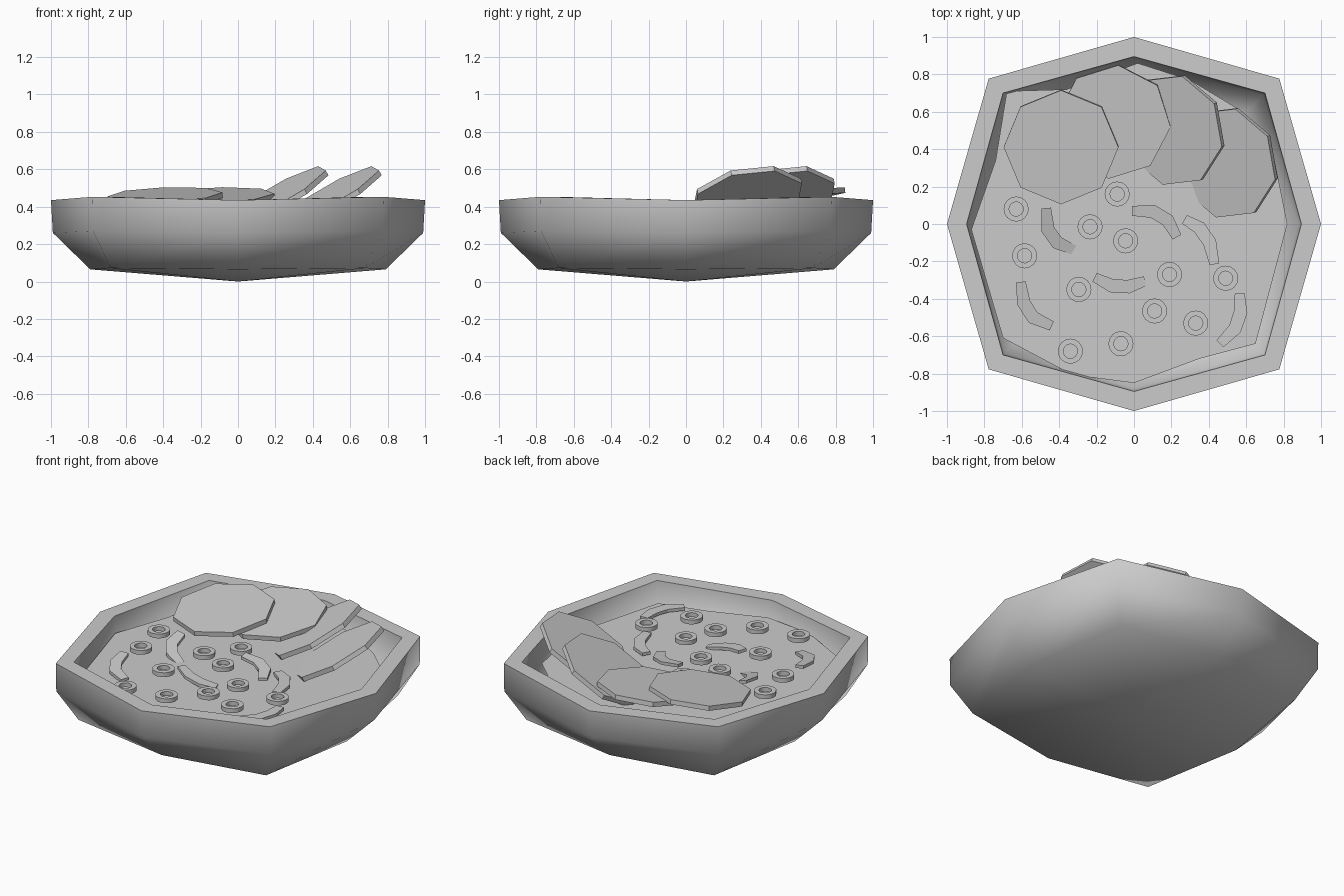
import bpy, bmesh, math
from mathutils import Vector, Matrix

if "Cube" in bpy.data.objects:
    bpy.data.objects.remove(bpy.data.objects["Cube"])


def finish(name, bm, smooth=None):
    bmesh.ops.recalc_face_normals(bm, faces=bm.faces)
    me = bpy.data.meshes.new(name)
    bm.to_mesh(me)
    bm.free()
    ob = bpy.data.objects.new(name, me)
    bpy.context.collection.objects.link(ob)
    if smooth:
        bpy.ops.object.select_all(action='DESELECT')
        ob.select_set(True)
        bpy.context.view_layer.objects.active = ob
        bpy.ops.object.shade_smooth_by_angle(angle=math.radians(smooth))
    return ob


def bridge(bm, a, b):
    n = len(a)
    for i in range(n):
        bm.faces.new((a[i], a[(i + 1) % n], b[(i + 1) % n], b[i]))


def eight(bm, mid, mid_z, corner, corner_z):
    """Squarish eight-sided ring: side midpoints and corners."""
    ring = []
    for i in range(4):
        rot = Matrix.Rotation(i * math.pi / 2, 3, 'Z')
        ring.append(bm.verts.new(rot @ Vector((mid, 0, mid_z))))
        ring.append(bm.verts.new(rot @ Vector((corner, corner, corner_z))))
    return ring


# Bowl: outer underside, walls, flat rim, inner wall and floor
bm = bmesh.new()
profile = [(.79, .065, .68, .072), (.99, .26, .775, .27), (1, .435, .777, .453),
           (.895, .435, .70, .453), (.88, .30, .69, .30), (.71, .15, .60, .16)]
rings = [eight(bm, *p) for p in profile]
for a, b in zip(rings, rings[1:]):
    bridge(bm, a, b)
for ring, z in ((rings[0], 0), (rings[-1], .10)):
    c = bm.verts.new((0, 0, z))
    for i in range(8):
        bm.faces.new((ring[i], ring[(i + 1) % 8], c))
finish("bowl", bm, 70)

# Broth surface
SOUP = .34
bm = bmesh.new()
edge = [(-.87, -.03), (-.70, -.61), (-.38, -.78), (-.23, -.82), (0, -.85), (.35, -.72),
        (.65, -.64), (.82, 0), (.73, .45), (.55, .62), (.3, .77), (.02, .86), (-.36, .72),
        (-.68, .71), (-.74, .34)]
bm.faces.new([bm.verts.new((x, y, SOUP)) for x, y in edge])
finish("broth", bm)


# Octagonal slices leaning along the back: centre, slopes in x and y, turn
def slice_disc(name, centre, sx, sy, turn, r=.307, thick=.03):
    bm = bmesh.new()
    bmesh.ops.create_cone(bm, cap_ends=True, segments=8, radius1=r, radius2=r, depth=thick)
    tilt = Vector((0, 0, 1)).rotation_difference(Vector((-sx, -sy, 1))).to_matrix().to_4x4()
    # shift so the slice's upper face passes through the centre point
    m = (Matrix.Translation(centre) @ tilt @ Matrix.Translation((0, 0, -thick / 2))
         @ Matrix.Rotation(math.radians(turn), 4, 'Z'))
    bmesh.ops.transform(bm, matrix=m, verts=bm.verts)
    return finish(name, bm)


slice_disc("slice_left", (-.39, .41, .466), .035, .125, 0)
slice_disc("slice_middle", (-.11, .545, .464), .03, .13, -5)
slice_disc("slice_tilted", (.205, .50, .463), .56, .2, -14)
slice_disc("slice_right", (.49, .325, .463), .56, .2, -14)

# Onion rings floating on the broth
spots = [(-.63, .08), (-.09, .16), (-.235, -.015), (-.045, -.09), (-.585, -.17), (.19, -.27),
         (.49, -.29), (-.295, -.35), (.11, -.465), (.33, -.53), (-.07, -.64), (-.34, -.68)]
for k, (x, y) in enumerate(spots):
    bm = bmesh.new()
    loops = []
    for r, z in ((.067, .36), (.067, .388), (.038, .388), (.038, .36)):
        loops.append([bm.verts.new((x + r * math.cos(t * math.pi / 8),
                                    y + r * math.sin(t * math.pi / 8), z)) for t in range(16)])
    for i in range(4):
        bridge(bm, loops[i], loops[(i + 1) % 4])
    finish(f"onion_ring_{k + 1}", bm, 30)

# Bent vegetable strips, narrower at the ends: slope in x and y, then path
strips = [(-.25, .15, [(-.47, .085), (-.46, -.03), (-.41, -.1), (-.32, -.14)]),
          (-.1, .1, [(-.01, .07), (.1, .068), (.18, .02), (.23, -.07)]),
          (0, 0, [(.27, .025), (.35, -.02), (.405, -.1), (.43, -.215)]),
          (-.2, 0, [(-.21, -.285), (-.12, -.33), (-.03, -.335), (.06, -.305)]),
          (-.1, .1, [(-.605, -.31), (-.59, -.42), (-.54, -.5), (-.44, -.545)]),
          (0, 0, [(.565, -.37), (.57, -.47), (.54, -.56), (.46, -.64)])]
for k, (sx, sy, path) in enumerate(strips):
    bm = bmesh.new()
    pts = [Vector(p) for p in path]
    mid = (pts[0] + pts[3]) / 2
    sections = []
    for i, p in enumerate(pts):
        d = (pts[min(i + 1, 3)] - pts[max(i - 1, 0)]).normalized()
        n = Vector((-d.y, d.x)) * (.036 if i in (1, 2) else .026)
        sections.append([])
        for s, z in ((-1, .355), (1, .355), (1, .375), (-1, .375)):
            q = p + s * n
            z += (q - mid).dot(Vector((sx, sy)))
            sections[-1].append(bm.verts.new((*q, z)))
    for a, b in zip(sections, sections[1:]):
        bridge(bm, a, b)
    bm.faces.new(sections[0])
    bm.faces.new(sections[-1])
    finish(f"vegetable_strip_{k + 1}", bm)
